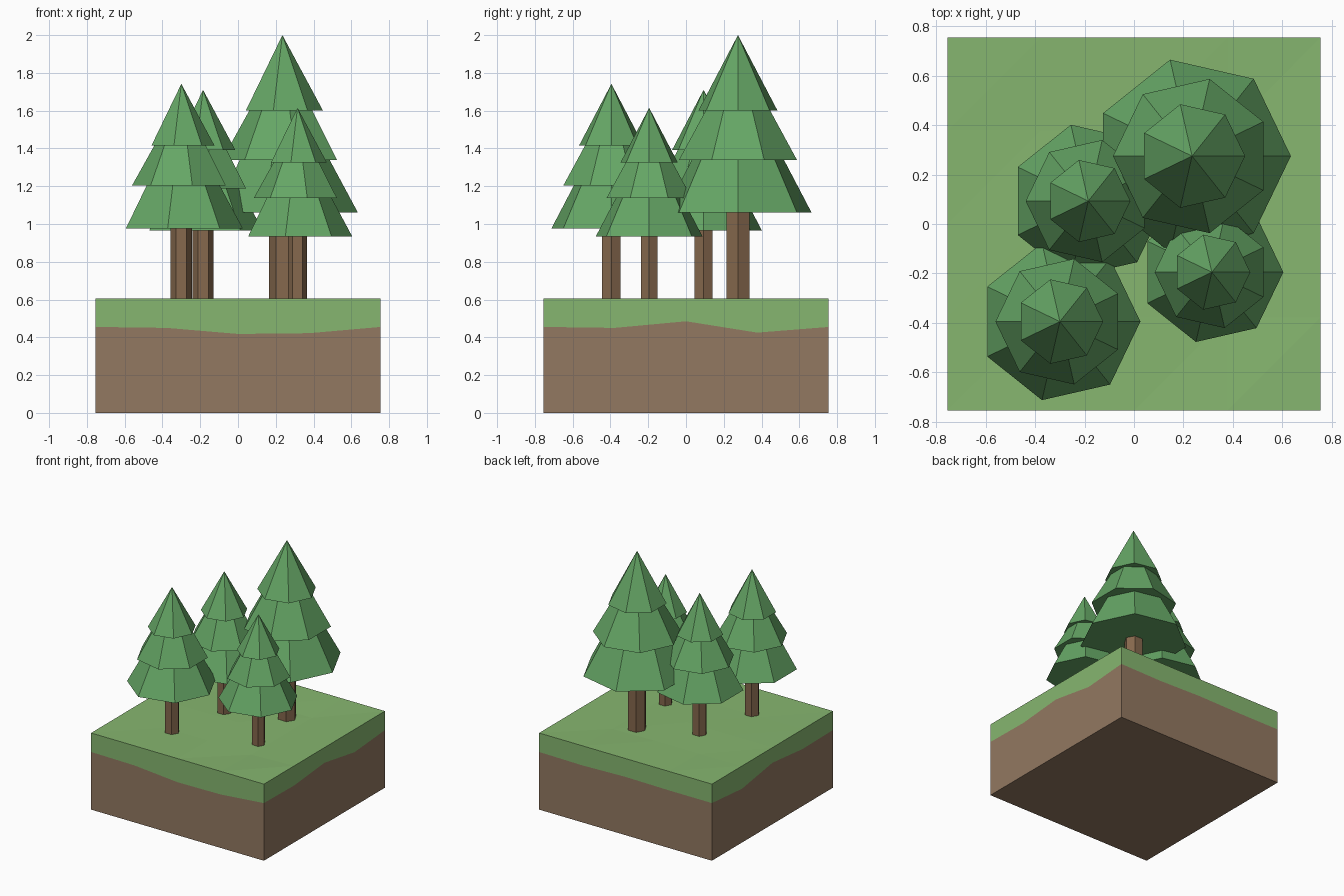
import bpy, bmesh, math, random

if "Cube" in bpy.data.objects:
    bpy.data.objects.remove(bpy.data.objects["Cube"])

random.seed(4)
HALF, TOP, N = 0.755, 0.605, 4


def material(name, rgb):
    m = bpy.data.materials.new(name)
    m.diffuse_color = (*rgb, 1)
    m.use_nodes = True
    m.node_tree.nodes["Principled BSDF"].inputs["Base Color"].default_value = m.diffuse_color
    return m


GRASS = material("grass_green", (0.24, 0.47, 0.16))
SOIL = material("soil_brown", (0.29, 0.19, 0.12))
BARK = material("bark_brown", (0.24, 0.14, 0.075))
LEAF = material("leaf_green", (0.13, 0.38, 0.13))


def finish(bm, name, mat):
    bmesh.ops.recalc_face_normals(bm, faces=bm.faces[:])
    me = bpy.data.meshes.new(name)
    bm.to_mesh(me)
    bm.free()
    me.materials.append(mat)
    ob = bpy.data.objects.new(name, me)
    bpy.context.collection.objects.link(ob)
    return ob


def slab(name, low, high, mat):
    """Square block on a 4 x 4 grid with separate height maps below and above."""
    bm = bmesh.new()
    pos = [-HALF + 2 * HALF * i / N for i in range(N + 1)]
    layers = [[[bm.verts.new((pos[i], pos[j], h[i][j])) for j in range(N + 1)]
               for i in range(N + 1)] for h in (low, high)]
    for v in layers:
        for i in range(N):
            for j in range(N):
                a, b, c, d = v[i][j], v[i + 1][j], v[i + 1][j + 1], v[i][j + 1]
                bm.faces.new((a, b, c))
                bm.faces.new((a, c, d))
    lo, hi = layers
    for k in range(N):
        for e in (0, N):
            bm.faces.new((lo[k][e], lo[k + 1][e], hi[k + 1][e], hi[k][e]))
            bm.faces.new((lo[e][k], lo[e][k + 1], hi[e][k + 1], hi[e][k]))
    return finish(bm, name, mat)


# Wavy line between soil and grass along each side
front = [0.455, 0.45, 0.418, 0.422, 0.455]
back = [0.455, 0.455, 0.46, 0.45, 0.455]
side = [0.455, 0.45, 0.485, 0.425, 0.455]


def seam(i, j):
    if i in (0, N):
        return side[j]
    return front[i] if j == 0 else back[i] if j == N else 0.45


def turf(i, j):
    edge = i in (0, N) or j in (0, N)
    return TOP if edge else TOP - random.uniform(0, 0.014)


def heights(f):
    return [[f(i, j) for j in range(N + 1)] for i in range(N + 1)]


seams = heights(seam)
slab("soil_block", heights(lambda i, j: 0), seams, SOIL)
slab("grass_layer", seams, heights(turf), GRASS)


def cone(name, x, y, z0, z1, r0, r1, sides, turn, mat):
    """Flat-faced cone or prism with its first corner at the angle 'turn'."""
    bm = bmesh.new()

    def ring(r, z):
        return [bm.verts.new((x + r * math.cos(turn + math.tau * k / sides),
                              y + r * math.sin(turn + math.tau * k / sides), z))
                for k in range(sides)]
    base = ring(r0, z0)
    bm.faces.new(base)
    top = ring(r1, z1) if r1 else [bm.verts.new((x, y, z1))]
    if r1:
        bm.faces.new(top)
    for k in range(sides):
        n = (k + 1) % sides
        bm.faces.new((base[k], base[n], top[n], top[k]) if r1
                     else (base[k], base[n], top[0]))
    return finish(bm, name, mat)


# Foliage tiers of the tallest tree: base height, tip height, radius
TIERS = [(0.455, 1.20, 0.40), (0.735, 1.31, 0.32), (0.995, 1.395, 0.215)]

# Trees: x, y, scale
TREES = [(0.235, 0.275, 1.0), (-0.30, -0.395, 0.815),
         (-0.185, 0.093, 0.792), (0.315, -0.195, 0.724)]

for t, (x, y, s) in enumerate(TREES, 1):
    cone(f"trunk_{t}", x, y, TOP - 0.015, TOP + 0.55 * s, 0.07 * s, 0.07 * s, 6, 0, BARK)
    for k, (z0, z1, r) in enumerate(TIERS):
        cone(f"foliage_{t}_{k + 1}", x, y, TOP + z0 * s, TOP + z1 * s, r * s, 0,
             7, (k % 2) * math.pi / 7, LEAF)
